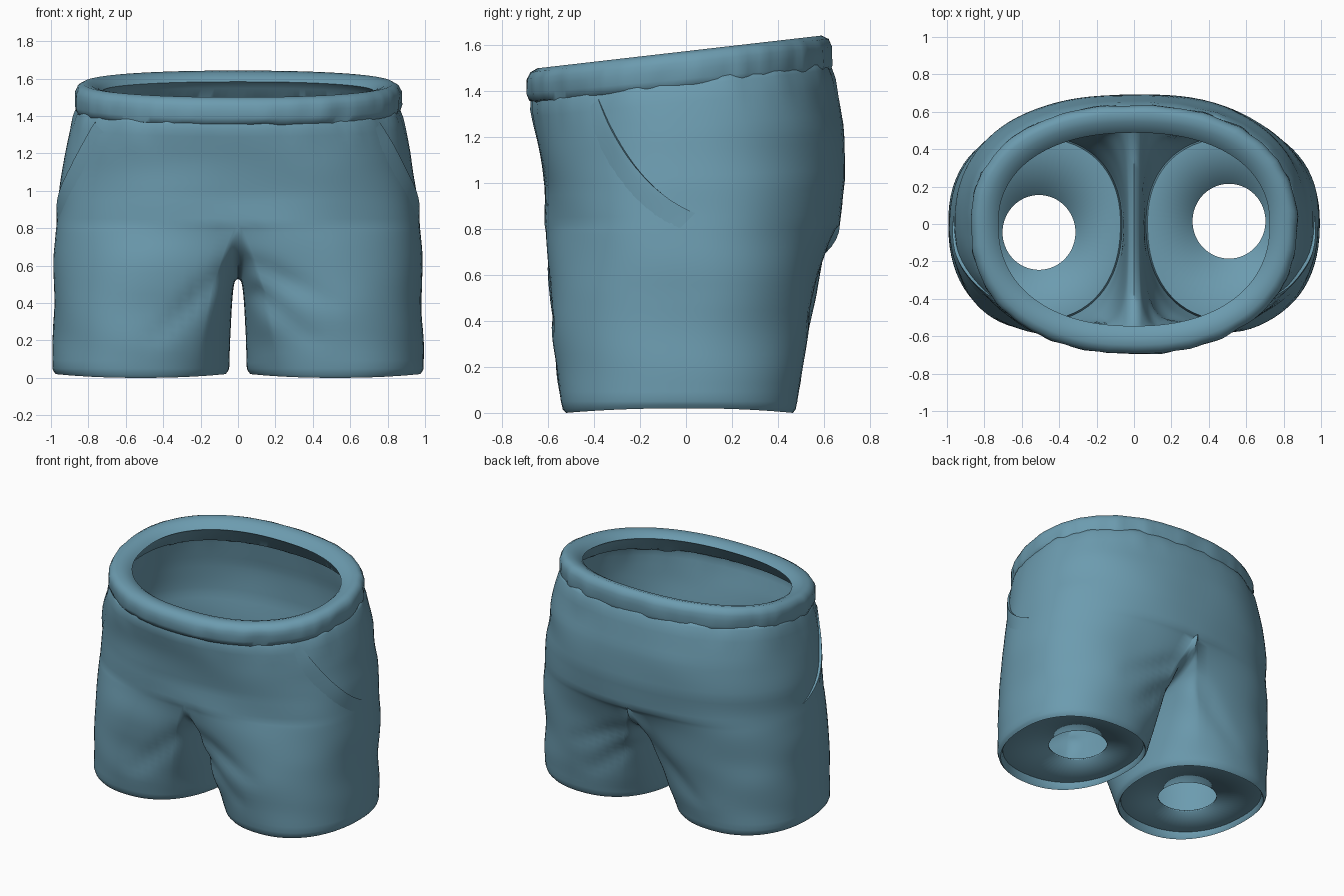
import bpy
import bmesh
from math import sin, cos, pi, exp, copysign
from mathutils import Vector, noise
from mathutils.bvhtree import BVHTree

cube = bpy.data.objects.get("Cube")
if cube:
    bpy.data.objects.remove(cube, do_unlink=True)

blue = bpy.data.materials.new("dusty_blue_cloth")
blue.use_nodes = True
colour = (0.15, 0.33, 0.43, 1)
blue.diffuse_color = colour
blue.node_tree.nodes["Principled BSDF"].inputs["Base Color"].default_value = colour

# Hip sections: height, half width, front depth, back depth
HIPS = [(0.82, 0.975, 0.615, 0.67), (1.0, 0.955, 0.62, 0.695),
        (1.2, 0.925, 0.645, 0.685), (1.4, 0.88, 0.672, 0.645), (1.47, 0.85, 0.66, 0.61)]
CROTCH, WAIST, TILT = 0.82, 1.46, 0.115
M, K, ROWS, LEG_ROWS = 48, 28, 18, 22


def power(v, n):
    return copysign(abs(v) ** (2 / n), v)


def oval(a, hx, front, back, n=2.35):
    """Rounded oval point; angle 0 is the front, pi/2 the left side."""
    c = power(cos(a), n)
    return Vector((hx * power(sin(a), n), -c * (front if c > 0 else back), 0))


def section(z):
    z = max(HIPS[0][0], min(z, HIPS[-1][0]))
    for lo, hi in zip(HIPS, HIPS[1:]):
        if z <= hi[0]:
            t = (z - lo[0]) / (hi[0] - lo[0])
            return [p + (q - p) * t for p, q in zip(lo[1:], hi[1:])]


def hip(a, z):
    p = oval(a, *section(z))
    p.z = z + TILT * p.y * (z - CROTCH) / (WAIST - CROTCH)
    return p


def leg_oval(a, scale=1.0, z=0.0):
    p = oval(a, 0.473, 0.545, 0.485, 2.25) * scale
    return Vector((p.x + 0.52, p.y, z))


def half_rows(side):
    """Rows for one side: open hip rows, then closed leg rows."""
    hips = [[hip(pi * j / M, WAIST + (CROTCH - WAIST) * i / ROWS)
             for j in range(M + 1)] for i in range(ROWS + 1)]
    # saddle seam between the legs closes the first leg row
    top = list(hips[-1])
    for k in range(1, K):
        u = pi * k / K
        mid = (0.67 - 0.615) / 2
        top.append(Vector((0, mid + 0.6425 * cos(u), 0.53 + 0.29 * (1 - sin(u)))))
    turn = 0.6
    angles = [-turn + (pi + 2 * turn) * j / M for j in range(M + 1)]
    angles += [pi + turn + (pi - 2 * turn) * k / K for k in range(1, K)]
    # the inner thighs part quickly, leaving a narrow even gap
    speeds = [0.7] * (M + 1) + [0.7 - 0.4 * sin(pi * k / K) for k in range(1, K)]
    legs = [top]
    for i in range(1, LEG_ROWS + 1):
        s = (i / LEG_ROWS) ** 1.2
        w = s ** 0.7
        row = []
        for p, a, speed in zip(top, angles, speeds):
            q = leg_oval(a, z=0.05)
            r = Vector((p.x + (q.x - p.x) * s ** speed, p.y + (q.y - p.y) * w,
                        p.z + (q.z - p.z) * s))
            r.y *= 1 + (0.05 if r.y < 0 else 0.01) * sin(pi * s)
            row.append(r)
        legs.append(row)
    # rolled hem, recessed sole ring and its round opening
    for scale, z in ((0.985, 0.015), (0.96, 0.0), (0.94, 0.015), (0.93, 0.055)):
        legs.append([leg_oval(a, scale, z + 0.02 * sin(a) ** 2 * (z < 0.05)) for a in angles])
    legs.append([Vector((0.508 + 0.195 * sin(a), 0.03 * side - 0.015 - 0.2 * cos(a), 0.055))
                 for a in angles])
    return hips, legs


def stitch(bm, rows, closed, flip):
    grid = [[bm.verts.new((p.x * flip, p.y, p.z)) for p in row] for row in rows]
    for r0, r1 in zip(grid, grid[1:]):
        n = len(r0)
        for j in range(n if closed else n - 1):
            k = (j + 1) % n
            quad = (r0[j], r1[j], r1[k], r0[k])
            bm.faces.new(quad if flip > 0 else quad[::-1])


def finish(bm, name, angle=0.9):
    mesh = bpy.data.meshes.new(name)
    bm.to_mesh(mesh)
    obj = bpy.data.objects.new(name, mesh)
    bpy.context.collection.objects.link(obj)
    mesh.materials.append(blue)
    bpy.ops.object.select_all(action='DESELECT')
    obj.select_set(True)
    bpy.context.view_layer.objects.active = obj
    bpy.ops.object.shade_smooth_by_angle(angle=angle)
    return obj


def segment_gap(x, z, a, b):
    p, a, b = Vector((x, z)), Vector(a), Vector(b)
    t = max(0, min(1, (p - a).dot(b - a) / (b - a).length_squared))
    return (p - a - (b - a) * t).length, t


# Cloth body with two legs
bm = bmesh.new()
for flip in (1, -1):
    hips, legs = half_rows(flip)
    stitch(bm, hips, False, flip)
    stitch(bm, legs, True, flip)
bmesh.ops.remove_doubles(bm, verts=bm.verts, dist=0.0005)
bmesh.ops.recalc_face_normals(bm, faces=bm.faces)
bm.normal_update()

# Soft folds, creases spreading from the crotch, gathers below the waist
CREASES = [((0.06, 0.62), (0.5, 0.4)), ((-0.06, 0.58), (-0.45, 0.2)),
           ((0.1, 0.45), (0.4, 0.2))]
shifts = []
for v in bm.verts:
    x, y, z = v.co
    low = max(0, min(1, (z - 0.07) / 0.15))
    outer = min(1, abs(x) / 0.15) if z < 0.9 else 1
    d = 0.013 * noise.noise(Vector((x * 2.2, y * 2.2, z * 4))) * low * outer
    if abs(y) > 0.2:
        for a, b in CREASES:
            gap, t = segment_gap(x, z, a, b)
            d -= 0.025 * (1 - t * 0.7) * exp(-(gap / 0.05) ** 2) * low * outer
    gather = max(0, min(1, (z - TILT * y - 1.25) / 0.15))
    d += 0.01 * gather * noise.noise(Vector((x * 12, y * 12, z)))
    shifts.append(v.normal * d)
for v, s in zip(bm.verts, shifts):
    v.co += s
bm.normal_update()
tree = BVHTree.FromBMesh(bm)
body = finish(bm, "shorts_body", 0.7)
shell = body.modifiers.new("cloth_thickness", 'SOLIDIFY')
shell.thickness = 0.012
shell.offset = -1

# Gathered elastic waistband: inset and drop of each point round the section
BAND = [(0.035, -0.215), (0.012, -0.2), (0.0, -0.15), (0.0, -0.1), (0.0, -0.06),
        (0.015, -0.02), (0.045, 0.0), (0.09, -0.01), (0.125, -0.03), (0.147, -0.055),
        (0.1, -0.1), (0.06, -0.2)]
bm = bmesh.new()
COLS = 144
rings = []
for inset, drop in BAND:
    ring = []
    for j in range(COLS):
        a = 2 * pi * j / COLS
        pull = noise.noise(Vector((sin(a) * 9, cos(a) * 9, drop * 3)))
        ripple = 0.014 * pull * min(1, 0.3 - drop * 4) * (inset < 0.04)
        d = inset - ripple
        p = oval(a, 0.872 - d, 0.692 - d, 0.635 - d, 2.25)
        # the band is a little taller at the back
        p.z = 1.575 + TILT * p.y + drop * (0.8 + 0.15 * p.y) + (ripple if drop < -0.18 else 0)
        ring.append(p)
    rings.append(ring)
stitch(bm, rings + [rings[0]], True, 1)
bmesh.ops.remove_doubles(bm, verts=bm.verts, dist=0.0002)
bmesh.ops.recalc_face_normals(bm, faces=bm.faces)
finish(bm, "waistband")


# Slanted pocket edges lying on each hip
def on_hip(y, z, side, lift):
    half, front, back = section(z)
    ratio = min(1, abs(y) / (front if y < 0 else back))
    x = half * (1 - ratio ** 2.35) ** (1 / 2.35)
    p, n, _, _ = tree.find_nearest(Vector((x * side, y, z)))
    return p + n * lift


for side, label in ((1, "left"), (-1, "right")):
    bm = bmesh.new()
    rows = []
    for i in range(25):
        t = i / 24
        # quadratic sweep from the waist front to the side seam
        y = -0.39 * (1 - t) ** 2 - 0.44 * t * (1 - t) + 0.04 * t * t
        z = 1.37 * (1 - t) ** 2 + 1.94 * t * (1 - t) + 0.87 * t * t
        fade = sin(pi * (0.08 + 0.84 * t))
        rows.append([on_hip(y - s * 0.7, z - s * 0.7, side, lift * fade)
                     for s, lift in ((0, -0.008), (0, 0.018), (0.03, 0.015), (0.11, -0.004))])
    stitch(bm, rows, False, 1)
    bmesh.ops.recalc_face_normals(bm, faces=bm.faces)
    # keep the welt facing away from the hip
    bm.normal_update()
    if sum(f.normal.x for f in bm.faces) * side < 0:
        bmesh.ops.reverse_faces(bm, faces=bm.faces)
    finish(bm, label + "_pocket_edge", 0.6)
